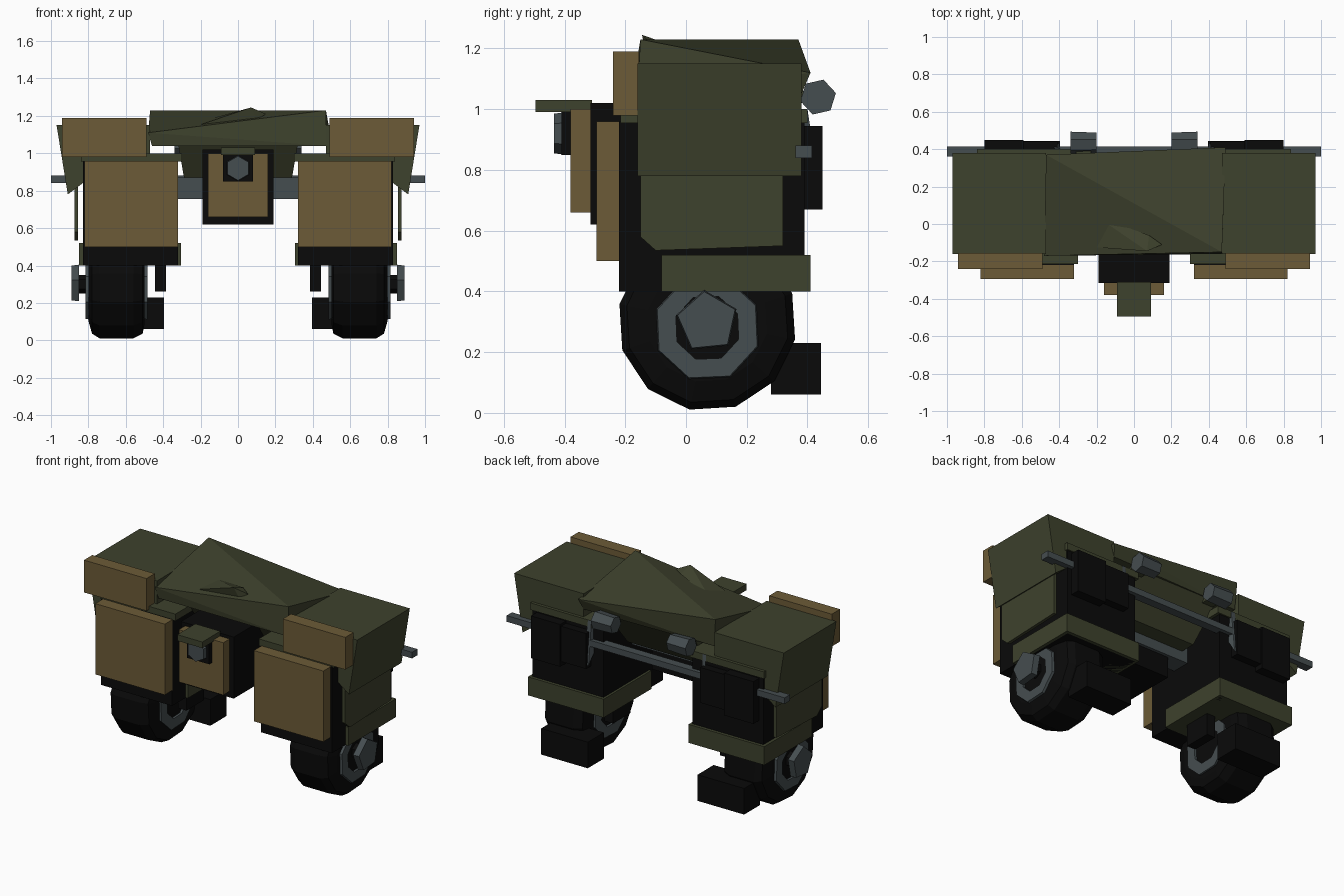
import bpy, bmesh, math

if "Cube" in bpy.data.objects:
    bpy.data.objects.remove(bpy.data.objects["Cube"])


def material(name, rgb):
    m = bpy.data.materials.new(name)
    m.diffuse_color = (*rgb, 1)
    m.use_nodes = True
    m.node_tree.nodes["Principled BSDF"].inputs["Base Color"].default_value = m.diffuse_color
    return m


OLIVE = material("olive", (0.048, 0.054, 0.026))
TAN = material("tan", (0.150, 0.105, 0.038))
BLACK = material("black", (0.003, 0.003, 0.003))
GREY = material("steel grey", (0.060, 0.075, 0.080))


def finish(name, bm, mat):
    bmesh.ops.recalc_face_normals(bm, faces=bm.faces)
    me = bpy.data.meshes.new(name)
    bm.to_mesh(me)
    bm.free()
    me.materials.append(mat)
    ob = bpy.data.objects.new(name, me)
    bpy.context.collection.objects.link(ob)
    return ob


def box(name, mat, x, y, z, s=1):
    bm = bmesh.new()
    bmesh.ops.create_cube(bm, size=1)
    for v in bm.verts:
        v.co = [s * (x[0] + (v.co.x + .5) * (x[1] - x[0])),
                y[0] + (v.co.y + .5) * (y[1] - y[0]),
                z[0] + (v.co.z + .5) * (z[1] - z[0])]
    return finish(name, bm, mat)


def hull(name, mat, pts, s=1):
    bm = bmesh.new()
    for x, y, z in pts:
        bm.verts.new((s * x, y, z))
    bmesh.ops.convex_hull(bm, input=bm.verts)
    return finish(name, bm, mat)


def prism(name, mat, profile, y, s=1):
    """Extrude an x-z profile along y."""
    bm = bmesh.new()
    f = bm.faces.new([bm.verts.new((s * a, y[0], b)) for a, b in profile])
    new = bmesh.ops.extrude_face_region(bm, geom=[f])["geom"]
    for v in new:
        if isinstance(v, bmesh.types.BMVert):
            v.co.y = y[1]
    return finish(name, bm, mat)


def lathe_x(name, mat, rings, n, cy, cz, s=1, closed=False, turn=0.0):
    """Rings of (x, radius) around an axis parallel to x."""
    bm = bmesh.new()
    loops = []
    for x, r in rings:
        loops.append([bm.verts.new((s * x, cy + r * math.sin(turn + 2 * math.pi * i / n),
                                    cz + r * math.cos(turn + 2 * math.pi * i / n)))
                      for i in range(n)])
    pairs = list(zip(loops, loops[1:]))
    if closed:
        pairs.append((loops[-1], loops[0]))
    else:
        bm.faces.new(loops[0])
        bm.faces.new(loops[-1])
    for a, b in pairs:
        for i in range(n):
            j = (i + 1) % n
            bm.faces.new((a[i], a[j], b[j], b[i]))
    return finish(name, bm, mat)


# Central hood, folded along a diagonal ridge
hull("center_hood", OLIVE, [
    (-.47, .37, 1.23), (.47, -.15, 1.23), (-.48, -.17, 1.11), (.49, .41, 1.12),
    (-.46, -.16, 1.04), (.47, -.16, 1.04), (-.46, .36, 1.05), (.47, .38, 1.05)])
hull("hood_flap", OLIVE, [
    (-.20, .04, 1.17), (.08, -.06, 1.215), (.15, -.11, 1.21),
    (.07, -.145, 1.245), (-.27, -.12, 1.13), (.10, -.13, 1.18)])
hull("hood_underside", OLIVE, [
    (sx * x, y, z) for sx in (-1, 1)
    for x, y, z in ((.32, -.10, 1.05), (.32, .36, 1.05), (.28, .05, .82), (.28, .20, .82))])

# Central sensor head
box("center_block", BLACK, (-.19, .19), (-.315, .08), (.62, 1.02))
box("center_plate", TAN, (-.16, .16), (-.38, -.31), (.66, 1.0))
box("lamp_mount", BLACK, (-.08, .08), (-.41, -.37), (.85, .99))
hull("lamp", GREY, [(r * math.sin(a), y, .92 + r * math.cos(a))
                    for y, r in ((-.435, .065), (-.40, .07))
                    for a in [2 * math.pi * i / 6 for i in range(6)]])
box("lamp_visor", OLIVE, (-.09, .09), (-.495, -.31), (.99, 1.03))

# Cross members
box("cross_axle", GREY, (-.33, .33), (-.02, .10), (.755, .87))
box("rear_bar", GREY, (-1, 1), (.36, .415), (.84, .88))

for s, side in ((1, "right"), (-1, "left")):
    def nm(t):
        return side + "_" + t

    # Leg housing and armour
    box(nm("housing"), BLACK, (.32, .83), (-.22, .39), (.40, .96), s)
    box(nm("shelf"), OLIVE, (.30, .84), (-.215, .40), (.955, 1.0), s)
    box(nm("skirt"), OLIVE, (.305, .85), (-.08, .41), (.40, .52), s)
    box(nm("lower_front_plate"), TAN, (.32, .82), (-.295, -.215), (.50, .96), s)
    box(nm("upper_front_plate"), TAN, (.49, .94), (-.24, -.155), (.98, 1.19), s)

    # Shoulder cover with flared side flap
    prism(nm("shoulder_cover"), OLIVE,
          [(.47, 1.15), (.97, 1.15), (.91, .78), (.83, .84), (.83, .98), (.47, .98)],
          (-.16, .38), s)
    hull(nm("side_plate"), OLIVE, [
        (x, y, z) for x in (.855, .875)
        for y, z in ((-.15, .82), (.32, .82), (.32, .55), (-.10, .535), (-.15, .58))], s)

    # Wheel, hub ring and outer cap
    lathe_x(nm("wheel"), BLACK, [(.50, .22), (.51, .27), (.56, .295), (.74, .295),
                                 (.78, .27), (.80, .20)], 12, .07, .30, s, turn=.2)
    for x0, x1, t in ((.795, .815, "outer_ring"), (.485, .505, "inner_ring")):
        lathe_x(nm(t), GREY, [(x0, .18), (x1, .175), (x1, .11), (x0, .11)],
                8, .07, .28, s, closed=True, turn=.35)
    lathe_x(nm("hub_cap"), GREY, [(.85, .105), (.89, .10)], 5, .07, .30, s, turn=-.1)
    lathe_x(nm("hub_shaft"), BLACK, [(.79, .05), (.855, .05)], 6, .07, .30, s)

    # Strut and rear foot block
    box(nm("strut"), BLACK, (.385, .445), (.02, .20), (.26, .41), s)
    box(nm("foot_block"), BLACK, (.395, .73), (.28, .445), (.06, .23), s)

    # Rear pack, fin and thruster
    box(nm("rear_pack"), BLACK, (.59, .80), (.38, .45), (.67, .945), s)
    box(nm("rear_pack_inner"), BLACK, (.41, .60), (.38, .44), (.70, .93), s)
    hull(nm("rear_fin"), GREY, [(.40, .40, 1.0), (.425, .40, 1.0), (.40, .43, .72),
                                (.42, .43, .72), (.38, .365, .84), (.43, .42, .87)], s)
    lathe_x(nm("thruster"), GREY, [(.20, .055), (.34, .06)], 6, .435, 1.04, s, turn=.3)
    box(nm("thruster_mount"), OLIVE, (.23, .31), (.33, .42), (1.02, 1.06), s)
